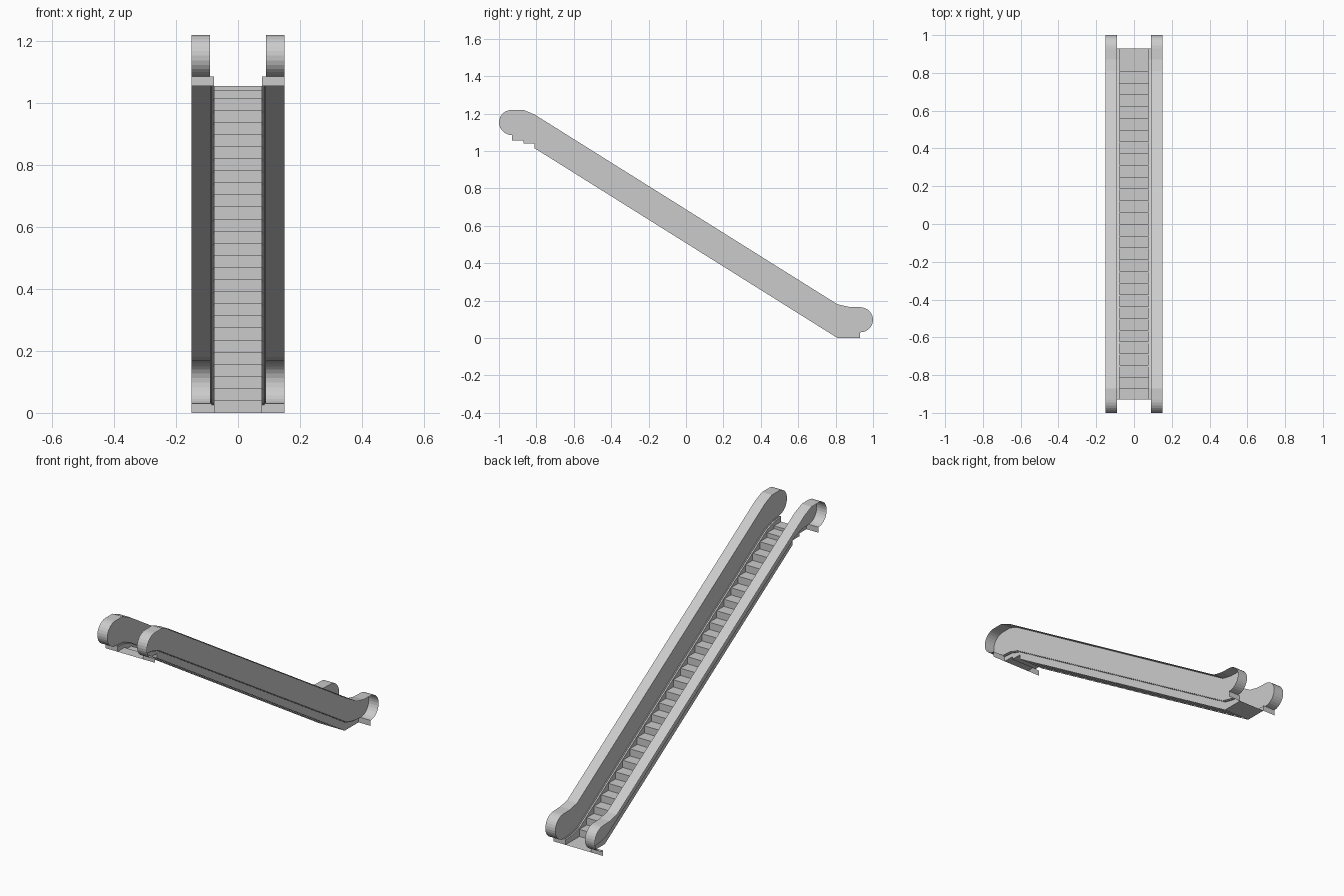
import bpy, math

if "Cube" in bpy.data.objects:
    bpy.data.objects.remove(bpy.data.objects["Cube"])

N_STEPS = 26
W_IN, W_LIP, W_PANEL, W_OUT = 0.077, 0.085, 0.09, 0.15
YS = (-0.93, -0.87, -0.81, 0.81, 0.87, 0.93)
TOP = list(zip(YS, (1.22, 1.22, 1.195, 0.18, 0.167, 0.165)))
MID = list(zip(YS, (1.085, 1.08, 1.06, 0.05, 0.035, 0.03)))
LIP = [(y, z - 0.004) for y, z in MID]


def make(name, verts, faces, mirror=True):
    me = bpy.data.meshes.new(name)
    me.from_pydata(verts, [], faces)
    me.update()
    ob = bpy.data.objects.new(name, me)
    bpy.context.collection.objects.link(ob)
    if mirror:
        ob.modifiers.new("mirror", 'MIRROR').use_axis[0] = True
    return ob


def ribbon(name, pts, x0, x1, mirror=True):
    """Sweep a side profile across x."""
    verts = [(x, y, z) for y, z in pts for x in (x0, x1)]
    faces = [(2*i, 2*i + 1, 2*i + 3, 2*i + 2) for i in range(len(pts) - 1)]
    return make(name, verts, faces, mirror)


def side(name, upper, lower, x, extra=()):
    """Vertical wall facing the steps between two profiles, plus extra outlines."""
    polys = [(lower[i], lower[i+1], upper[i+1], upper[i])
             for i in range(len(upper) - 1) if upper[i] != upper[i+1]]
    polys += list(extra)
    verts, faces = [], []
    for p in polys:
        faces.append(tuple(range(len(verts), len(verts) + len(p))))
        verts += [(x, y, z) for y, z in p[::-1]]
    return make(name, verts, faces)


def cap(a, b, sign, n=14):
    """Half round from point a (bottom) to b (top)."""
    c, r = (a[1] + b[1]) / 2, (b[1] - a[1]) / 2
    return [(a[0] + sign * 0.07 * math.sin(math.pi * i / n),
             c - r * math.cos(math.pi * i / n)) for i in range(n + 1)]


# handrail band wrapping round both ends
cap_hi = cap(MID[0], TOP[0], -1)
cap_lo = cap(MID[-1], TOP[-1], 1)
ribbon("handrail", cap_hi + TOP[1:-1] + cap_lo[::-1], W_PANEL, W_OUT)

# balustrade walls with rounded ends
side("balustrade_panel", TOP, MID, W_PANEL, (cap_hi[::-1], cap_lo))

# skirts beside the steps, with a small stepped ledge on top
BOTTOM = [(-0.93, 1.055), (-0.87, 1.055), (-0.87, 1.04), (-0.81, 1.04),
          (-0.81, 1.015), (0.81, 0), (0.87, 0), (0.93, 0)]
index = (0, 1, 1, 2, 2, 3, 4, 5)
side("skirt", [LIP[i] for i in index], BOTTOM, W_IN)
ribbon("skirt_ledge", LIP, W_IN, W_LIP)
side("ledge_lip", MID, LIP, W_LIP)
ribbon("ledge_top", MID, W_LIP, W_PANEL)

# plates closing the ends under the handrails
ribbon("upper_end_plate", [(-0.93, 1.055), (-0.93, 1.085)], W_IN, W_OUT)
ribbon("lower_end_plate", [(0.93, 0.03), (0.93, 0)], W_IN, W_OUT)

# landings and steps as one folded sheet
stairs = [(-0.93, 1.055), (-0.87, 1.055), (-0.87, 1.04), (-0.81, 1.04)]
tread, rise = 1.62 / N_STEPS, 1.015 / N_STEPS
for i in range(N_STEPS):
    z = 1.015 - i * rise
    stairs += [(-0.81 + i * tread, z), (-0.81 + (i + 1) * tread, z)]
stairs += [(0.81, 0), (0.93, 0)]
ribbon("steps", stairs, -W_IN, W_IN, False)
